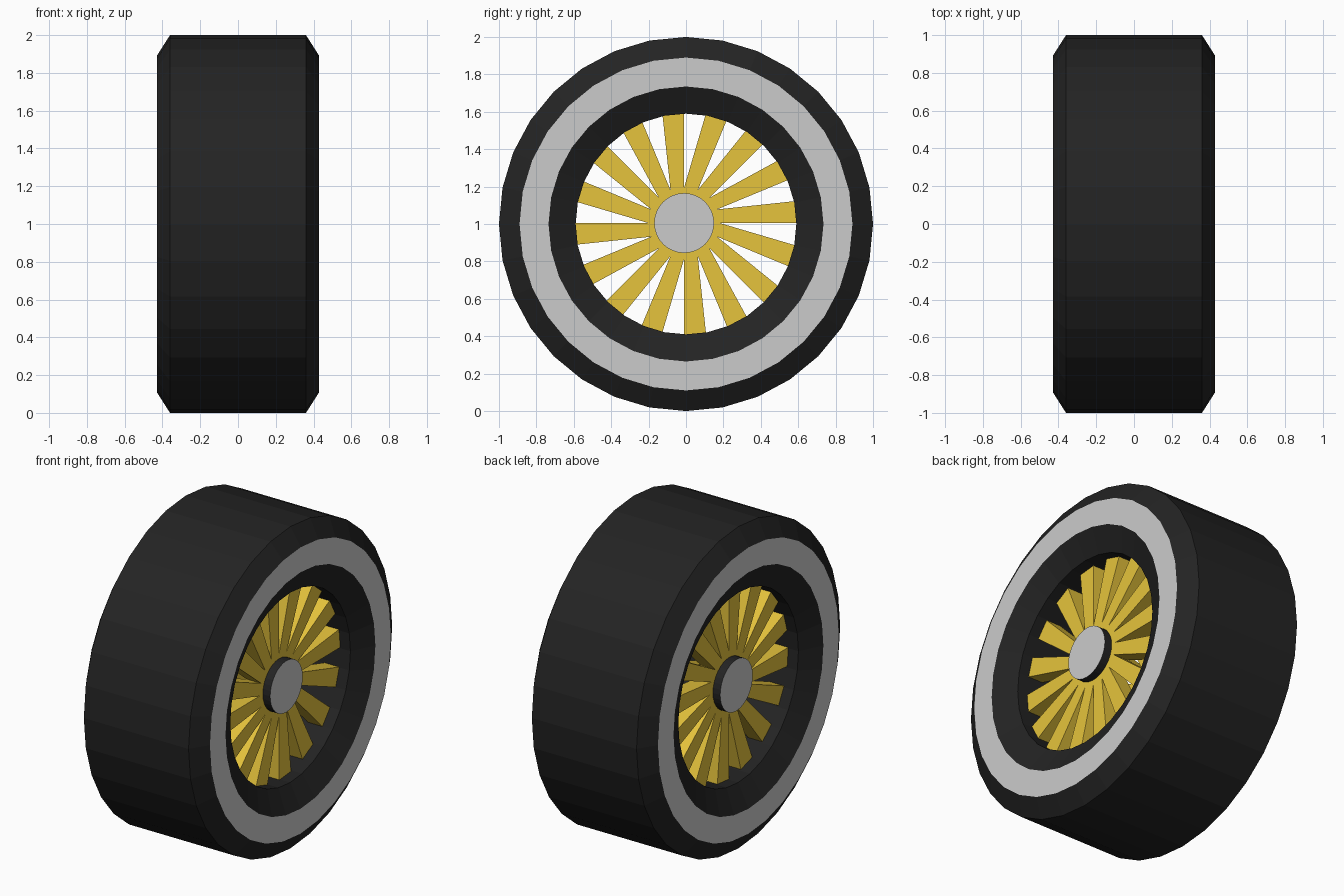
import bpy, bmesh
from math import sin, cos, pi

if "Cube" in bpy.data.objects:
    bpy.data.objects.remove(bpy.data.objects["Cube"])

SIDES = 32
CY, CZ = 0.0, 1.0          # wheel axis
HY, HZ = -0.01, 1.005      # hub axis, very slightly off


def material(name, rgb):
    m = bpy.data.materials.new(name)
    m.diffuse_color = (*rgb, 1)
    m.use_nodes = True
    m.node_tree.nodes["Principled BSDF"].inputs["Base Color"].default_value = m.diffuse_color
    return m


black = material("rubber_black", (0.017, 0.017, 0.017))
grey = material("band_grey", (0.8, 0.8, 0.8))
cap_grey = material("cap_grey", (0.58, 0.58, 0.58))
gold = material("spoke_gold", (0.79, 0.55, 0.045))


def finish(bm, name, mats):
    bmesh.ops.recalc_face_normals(bm, faces=bm.faces[:])
    me = bpy.data.meshes.new(name)
    bm.to_mesh(me)
    bm.free()
    for m in mats:
        me.materials.append(m)
    ob = bpy.data.objects.new(name, me)
    bpy.context.collection.objects.link(ob)
    return ob


def ring(bm, x, r, cy, cz):
    return [bm.verts.new((x, cy + r * sin(2 * pi * i / SIDES),
                          cz + r * cos(2 * pi * i / SIDES))) for i in range(SIDES)]


def bridge(bm, a, b, mat=0):
    for i in range(SIDES):
        j = (i + 1) % SIDES
        bm.faces.new((a[i], a[j], b[j], b[i])).material_index = mat


# Tyre: closed profile (x, radius) spun round the axle, with pale side bands
half = [(0.36, 1.0), (0.43, 0.89), (0.43, 0.735), (0.36, 0.59)]
profile = half + [(-x, r) for x, r in reversed(half)]
bm = bmesh.new()
rings = [ring(bm, x, r, CY, CZ) for x, r in profile]
for k in range(len(rings)):
    bridge(bm, rings[k], rings[(k + 1) % len(rings)], 1 if k in (1, 5) else 0)
finish(bm, "tyre", [black, grey])

# Each side of the wheel: hub disc and sixteen tapered spokes
for side, label in ((1, "right"), (-1, "left")):
    bm = bmesh.new()
    a = ring(bm, side * 0.19, 0.16, HY, HZ)
    b = ring(bm, side * 0.34, 0.16, HY, HZ)
    bridge(bm, a, b)
    bm.faces.new(a)
    bm.faces.new(b).material_index = 1
    finish(bm, "hub_" + label, [black, cap_grey])

    bm = bmesh.new()
    outline = [(0.13, 0.0), (0.60, 0.0), (0.60, 0.118), (0.13, 0.068)]
    for i in range(16):
        t = 2 * pi * i / 16
        front, back = [[bm.verts.new((side * x,
                                      HY + u * cos(t) - v * sin(t),
                                      HZ + u * sin(t) + v * cos(t)))
                        for u, v in outline] for x in (0.29, 0.19)]
        bm.faces.new(front)
        bm.faces.new(back)
        for k in range(4):
            n = (k + 1) % 4
            bm.faces.new((front[k], front[n], back[n], back[k]))
    finish(bm, "spokes_" + label, [gold])
